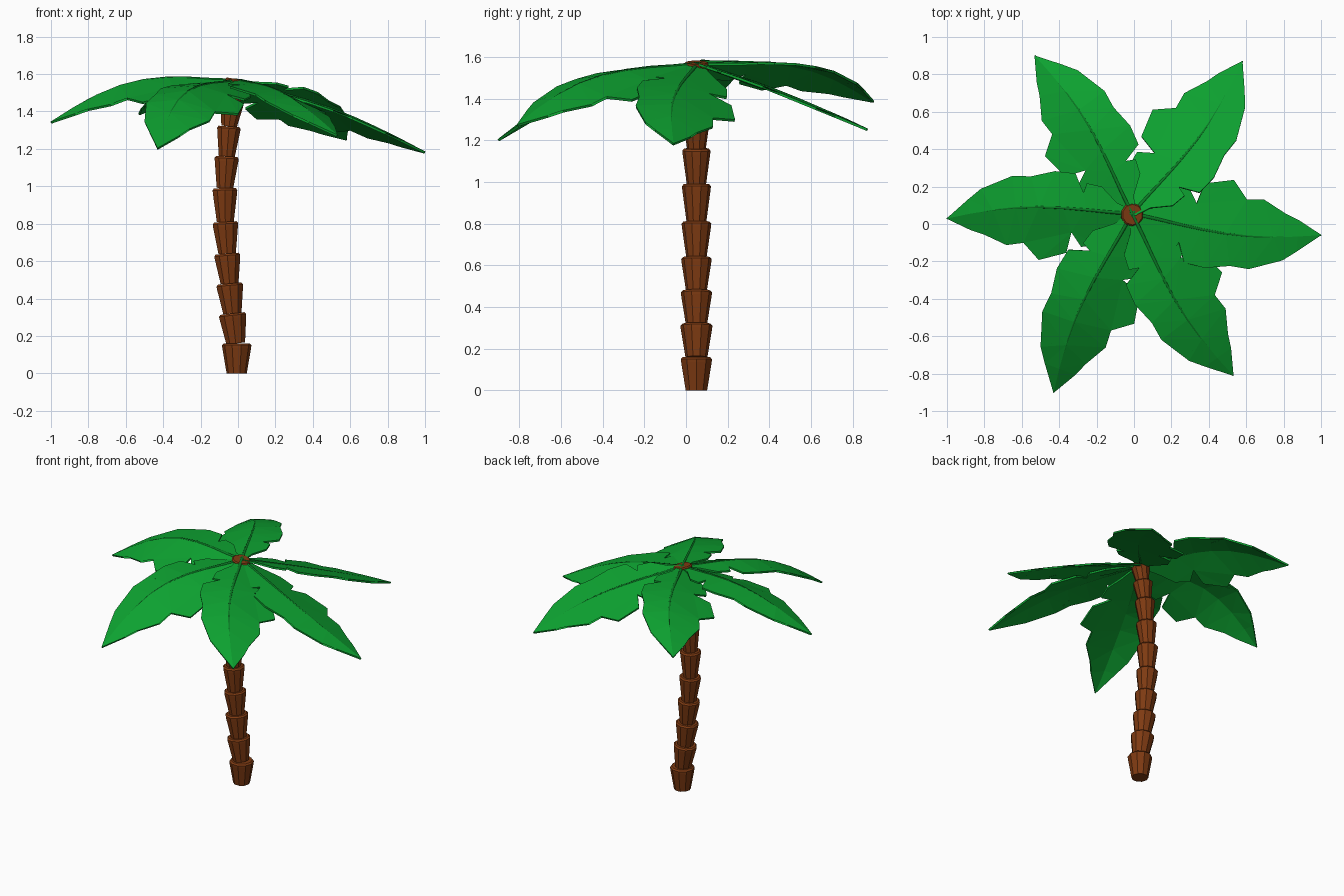
import bpy, bmesh, math
from mathutils import Vector, Matrix

cube = bpy.data.objects.get("Cube")
if cube:
    bpy.data.objects.remove(cube)


def material(name, rgb):
    m = bpy.data.materials.new(name)
    m.use_nodes = True
    m.diffuse_color = (*rgb, 1)
    bsdf = next(n for n in m.node_tree.nodes if n.type == 'BSDF_PRINCIPLED')
    bsdf.inputs["Base Color"].default_value = (*rgb, 1)
    bsdf.inputs["Roughness"].default_value = 0.9
    return m


BROWN = material("bark brown", (0.21, 0.043, 0.006))
GREEN = material("leaf green", (0.004, 0.36, 0.03))
RIB = material("rib green", (0.003, 0.2, 0.018))


def add_object(name, data, mat):
    obj = bpy.data.objects.new(name, data)
    data.materials.append(mat)
    bpy.context.collection.objects.link(obj)
    return obj


def mesh_object(name, bm, mat):
    mesh = bpy.data.meshes.new(name)
    bm.to_mesh(mesh)
    bm.free()
    return add_object(name, mesh, mat)


# Trunk: a bent stack of flared bark cups, each leaning along the path
SIDES = 10
TRUNK_Y = 0.05
path = [(-0.007, 0), (-0.012, 0.16), (-0.03, 0.32), (-0.045, 0.48),
        (-0.058, 0.64), (-0.068, 0.81), (-0.07, 0.99), (-0.06, 1.16),
        (-0.048, 1.32), (-0.03, 1.45), (-0.008, 1.573)]
cup = [(0, 0.7), (0.85, 1.0), (0.94, 1.02), (1, 0.9)]   # height, radius
for i in range(len(path) - 1):
    a, b = (Vector((x, TRUNK_Y, z)) for x, z in path[i:i + 2])
    axis = b - a
    turn = axis.to_track_quat('Z', 'Y').to_matrix().to_4x4()
    if i == 0:
        turn = Matrix.Identity(4)
    place = Matrix.Translation(a) @ turn
    size = 0.077 - 0.0018 * i
    bm = bmesh.new()
    rings = []
    for h, r in cup:
        rings.append([bm.verts.new(place @ Vector((
            size * r * math.cos(math.tau * k / SIDES),
            size * r * math.sin(math.tau * k / SIDES),
            h * axis.length))) for k in range(SIDES)])
    for low, high in zip(rings, rings[1:]):
        for k in range(SIDES):
            n = (k + 1) % SIDES
            bm.faces.new((low[k], low[n], high[n], high[k]))
    bm.faces.new(rings[0][::-1])
    bm.faces.new(rings[-1])
    mesh_object(f"trunk_segment_{i + 1}", bm, BROWN)

# Leaf outline on each side of the rib: distance along, distance across
left_edge = [(0, 0.02), (0.1, 0.09), (0.18, 0.16), (0.28, 0.17), (0.33, 0.09),
             (0.36, 0.2), (0.51, 0.235), (0.59, 0.14), (0.56, 0.06),
             (0.68, 0.15), (0.8, 0.09), (0.77, 0.04), (0.87, 0.065)]
right_edge = [(0, -0.02), (0.08, -0.06), (0.16, -0.15), (0.24, -0.17),
              (0.26, -0.12), (0.3, -0.225), (0.41, -0.24), (0.54, -0.215),
              (0.52, -0.155), (0.64, -0.22), (0.81, -0.155), (0.77, -0.11),
              (0.88, -0.1)]
CROWN = Vector((-0.01, 0.055, 1.565))
STEPS = 8


def rib_offset(t):
    return -0.05 * math.sin(math.pi * max(t, 0) ** 1.2)


def build_leaf(name, tip, bow, left_slope, right_slope):
    reach = Vector(tip) - CROWN
    length = reach.xy.length
    spin = Matrix.Rotation(math.atan2(reach.y, reach.x), 4, 'Z')
    place = Matrix.Translation(CROWN) @ spin

    def bend(t, y, lift=0):
        """Drape a flat leaf point over the drooping rib."""
        side = y - rib_offset(t)
        slope = left_slope if side > 0 else right_slope
        z = reach.z * t + bow * math.sin(math.pi * t ** 1.15)
        return place @ Vector((t * length, y * length,
                               z + slope * abs(side) + lift))

    # Blade: two jagged halves meeting at the rib
    bm = bmesh.new()
    spine = [bm.verts.new((k / STEPS, rib_offset(k / STEPS) if k < STEPS else 0, 0))
             for k in range(STEPS + 1)]
    for edge, flip in ((left_edge, False), (right_edge, True)):
        rim = [bm.verts.new((t, y, 0)) for t, y in edge]
        loop = spine + rim[::-1]
        bm.faces.new(loop[::-1] if flip else loop)
    bmesh.ops.triangulate(bm, faces=bm.faces[:], ngon_method='BEAUTY')
    for v in bm.verts:
        v.co = bend(v.co.x, v.co.y)
    blade = mesh_object(name, bm, GREEN)
    solid = blade.modifiers.new("thickness", 'SOLIDIFY')
    solid.thickness = 0.012
    solid.offset = 0

    # Rib: tapered tube along the middle
    curve = bpy.data.curves.new(name + "_rib", 'CURVE')
    curve.dimensions = '3D'
    curve.bevel_depth = 0.011
    curve.bevel_resolution = 1
    curve.use_fill_caps = True
    line = curve.splines.new('POLY')
    line.points.add(STEPS)
    for k, p in enumerate(line.points):
        t = k / STEPS
        p.co = (*bend(t, rib_offset(t), 0.001), 1)
        p.radius = 1 - 0.65 * t
    add_object(name + "_rib", curve, RIB)


# Crown of six leaves: tip, arch height, slope of the left and right halves
build_leaf("leaf_right", (-1.0, 0.03, 1.34), 0.115, -0.42, -0.02)
build_leaf("leaf_back_right", (-0.53, 0.9, 1.385), 0.085, -0.4, -0.02)
build_leaf("leaf_back_left", (0.58, 0.87, 1.25), 0.03, -0.25, 0.18)
build_leaf("leaf_left", (1.0, -0.06, 1.18), 0.045, -0.42, 0.0)
build_leaf("leaf_front_left", (0.53, -0.81, 1.27), 0.09, -0.4, -0.05)
build_leaf("leaf_front_right", (-0.43, -0.9, 1.2), 0.125, -0.42, -0.05)
